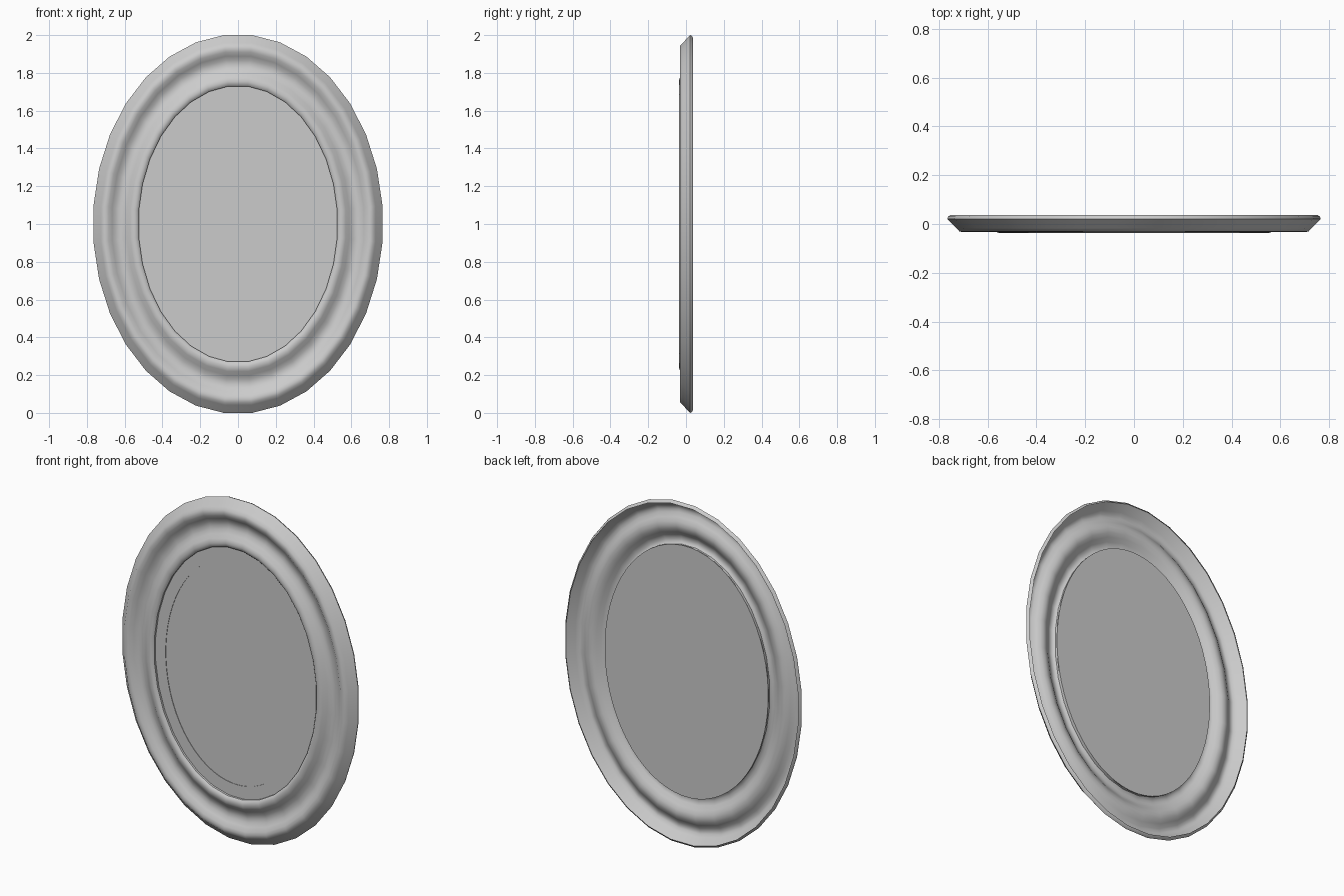
import bpy, bmesh, math

if "Cube" in bpy.data.objects:
    bpy.data.objects.remove(bpy.data.objects["Cube"])

grey = bpy.data.materials.new("plain grey")
grey.diffuse_color = (0.6, 0.6, 0.6, 1)
grey.use_nodes = True
grey.node_tree.nodes["Principled BSDF"].inputs["Base Color"].default_value = grey.diffuse_color

RX, RZ = 0.765, 1.0


def oval_sweep(name, profile, sides, cap_ends=False, closed=False):
    """Sweep (half width, depth) points around an upright oval."""
    bm = bmesh.new()
    grow = 1 / math.cos(math.pi / sides)   # flats sit on the axes
    rings = []
    for r, y in profile:
        rz = RZ - 1.13 * (RX - r)
        ring = []
        for i in range(sides):
            a = 2 * math.pi * (i + 0.5) / sides
            ring.append(bm.verts.new((r * grow * math.cos(a), y,
                                      1 + rz * grow * math.sin(a))))
        rings.append(ring)
    pairs = list(zip(rings, rings[1:]))
    if closed:
        pairs.append((rings[-1], rings[0]))
    for p, q in pairs:
        for i in range(sides):
            j = (i + 1) % sides
            bm.faces.new((p[i], p[j], q[j], q[i]))
    if cap_ends:
        bm.faces.new(rings[0])
        bm.faces.new(rings[-1])
    bmesh.ops.recalc_face_normals(bm, faces=bm.faces)
    me = bpy.data.meshes.new(name)
    bm.to_mesh(me)
    bm.free()
    ob = bpy.data.objects.new(name, me)
    bpy.context.collection.objects.link(ob)
    me.materials.append(grey)
    bpy.ops.object.select_all(action='DESELECT')
    ob.select_set(True)
    bpy.context.view_layer.objects.active = ob
    bpy.ops.object.shade_smooth_by_angle(angle=math.radians(40))
    return ob


# moulded frame: thin shell with rim, outer ridge, hollow cove and inner bead
cove = [(0.685 - 0.115 * t / 6, -0.030 + 0.032 * math.sin(math.pi * t / 6))
        for t in range(7)]
frame = [(0.752, 0.0375), (0.762, 0.030), (0.765, 0.021), (0.745, 0.000),
         (0.728, -0.017), (0.715, -0.031), (0.700, -0.033)] + cove + [
         (0.560, -0.035), (0.547, -0.0375), (0.533, -0.034),
         (0.525, -0.025), (0.525, -0.004)]
shell = oval_sweep("frame", frame, 32)
# the outside of the moulding faces forward
me = shell.data
if sum(p.normal.y * p.area for p in me.polygons) > 0:
    me.flip_normals()

# flat backing plate
oval_sweep("backing_plate", [(0.53, -0.010), (0.53, -0.004)], 64, cap_ends=True)

# thin border sheet with an oval opening
oval_sweep("mat_border", [(0.527, -0.013), (0.46, -0.013),
                          (0.46, -0.0095), (0.527, -0.0095)], 64, closed=True)
